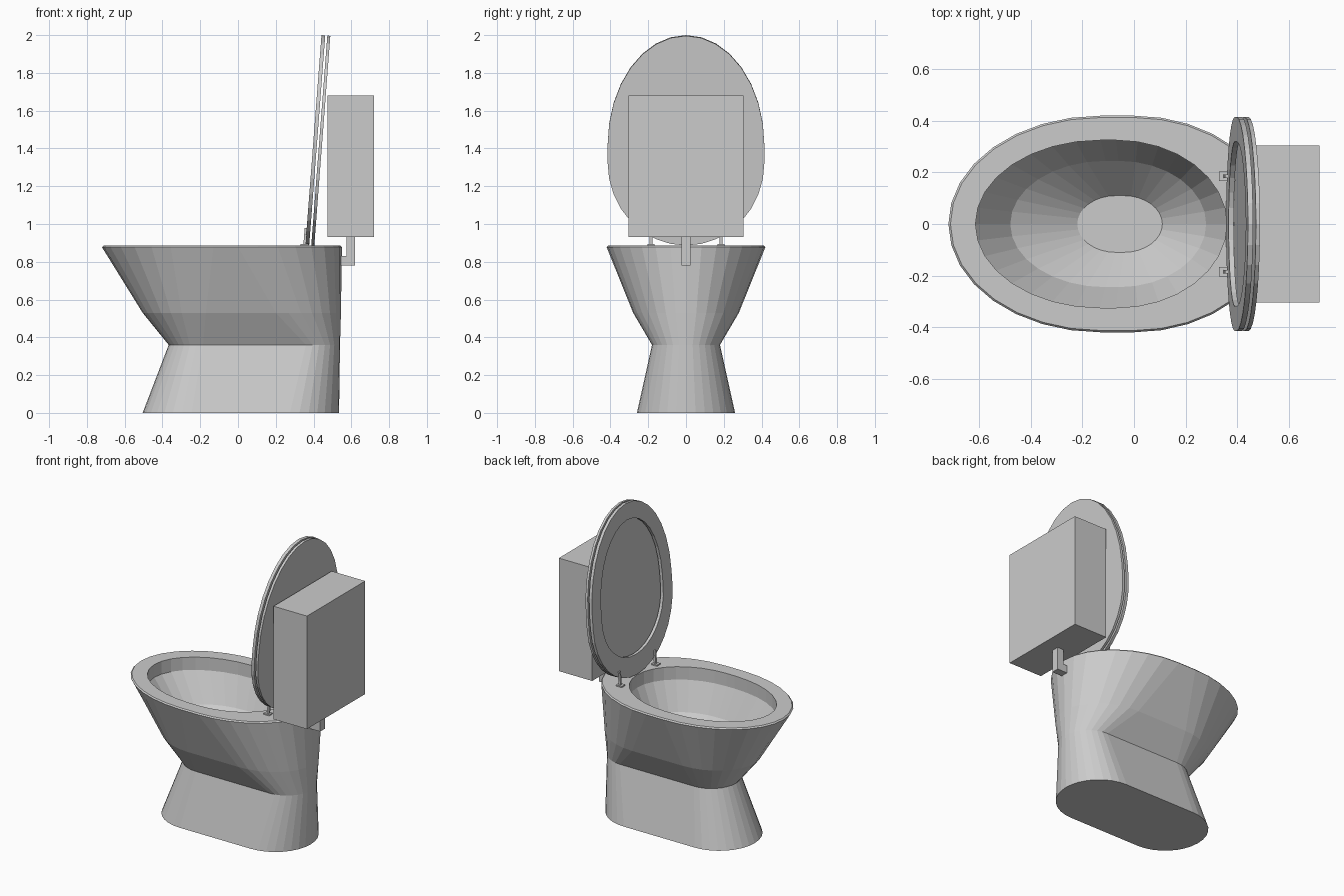
import bpy, bmesh, math
from mathutils import Vector, Matrix

if "Cube" in bpy.data.objects:
    bpy.data.objects.remove(bpy.data.objects["Cube"])

N = 16  # segments per half-ellipse end


def outline(x0, x1, w, f0, f1):
    """Egg outline: half-ellipse ends from x0 / x1 joined by a straight run f0..f1."""
    pts = []
    for i in range(N + 1):
        a = -math.pi / 2 + math.pi * i / N
        pts.append((f1 + (x1 - f1) * math.cos(a), w * math.sin(a)))
    for i in range(N + 1):
        a = math.pi / 2 + math.pi * i / N
        pts.append((f0 + (f0 - x0) * math.cos(a), w * math.sin(a)))
    return pts


def loft(name, rings, loop=False):
    """Skin successive rings of points; cap the ends unless looped."""
    bm = bmesh.new()
    vs = [[bm.verts.new(p) for p in r] for r in rings]
    pairs = list(zip(vs, vs[1:])) + ([(vs[-1], vs[0])] if loop else [])
    for a, b in pairs:
        n = len(a)
        for i in range(n):
            j = (i + 1) % n
            bm.faces.new((a[i], a[j], b[j], b[i]))
    if not loop:
        bm.faces.new(vs[0][::-1])
        bm.faces.new(vs[-1])
    bmesh.ops.recalc_face_normals(bm, faces=bm.faces)
    me = bpy.data.meshes.new(name)
    bm.to_mesh(me)
    bm.free()
    ob = bpy.data.objects.new(name, me)
    bpy.context.collection.objects.link(ob)
    return ob


def box(name, x0, x1, y0, y1, z0, z1):
    r = [(x0, y0), (x1, y0), (x1, y1), (x0, y1)]
    return loft(name, [[(x, y, z) for x, y in r] for z in (z0, z1)])


# Bowl and pedestal: outside upwards, over the rim, then down the inside
sections = [
    (0.00, -0.505, 0.535, 0.26, -0.245, 0.275),
    (0.36, -0.367, 0.54, 0.18, -0.185, 0.36),
    (0.53, -0.505, 0.545, 0.28, -0.17, 0.20),
    (0.877, -0.72, 0.55, 0.42, -0.13, 0.0),
    (0.885, -0.712, 0.542, 0.413, -0.13, 0.0),
    (0.885, -0.615, 0.36, 0.325, -0.13, -0.07),
    (0.80, -0.615, 0.36, 0.325, -0.13, -0.07),
    (0.62, -0.48, 0.28, 0.245, -0.11, -0.06),
    (0.47, -0.22, 0.11, 0.11, -0.07, -0.04),
]
loft("bowl", [[(x, y, s[0]) for x, y in outline(*s[1:])] for s in sections])

# Raised seat and lid, leaning back towards the tank
tilt = math.atan2(0.085, 1.11)
up = Vector((math.sin(tilt), 0, math.cos(tilt)))
back = Vector((math.cos(tilt), 0, -math.sin(tilt)))
foot = Vector((0.357, 0, 0.89))


def leaning(pts, depth):
    return [foot + up * u + Vector((0, v, 0)) + back * depth for u, v in pts]


outer = outline(0, 1.113, 0.415, 0.44, 0.53)
hole = outline(0.13, 1.005, 0.32, 0.45, 0.54)
loft("seat", [leaning(outer, 0), leaning(outer, 0.02),
              leaning(hole, 0.02), leaning(hole, 0)], loop=True)
loft("lid", [leaning(outer, 0.031), leaning(outer, 0.047)])

# Hinges
for side, y in (("left", -0.185), ("right", 0.185)):
    box(side + "_hinge_plate", 0.33, 0.372, y - 0.018, y + 0.018, 0.884, 0.893)
    post = box(side + "_hinge_post", -0.007, 0.007, y - 0.007, y + 0.007, 0, 0.09)
    post.data.transform(Matrix.Translation((0.353, 0, 0.888)) @ Matrix.Rotation(tilt, 4, 'Y'))

# Tank and its L-shaped water pipe
box("tank", 0.475, 0.72, -0.305, 0.305, 0.93, 1.68)
profile = [(0.53, 0.78), (0.62, 0.78), (0.62, 0.93), (0.575, 0.93), (0.575, 0.83), (0.53, 0.83)]
loft("water_pipe", [[(x, y, z) for x, z in profile] for y in (-0.025, 0.025)])
